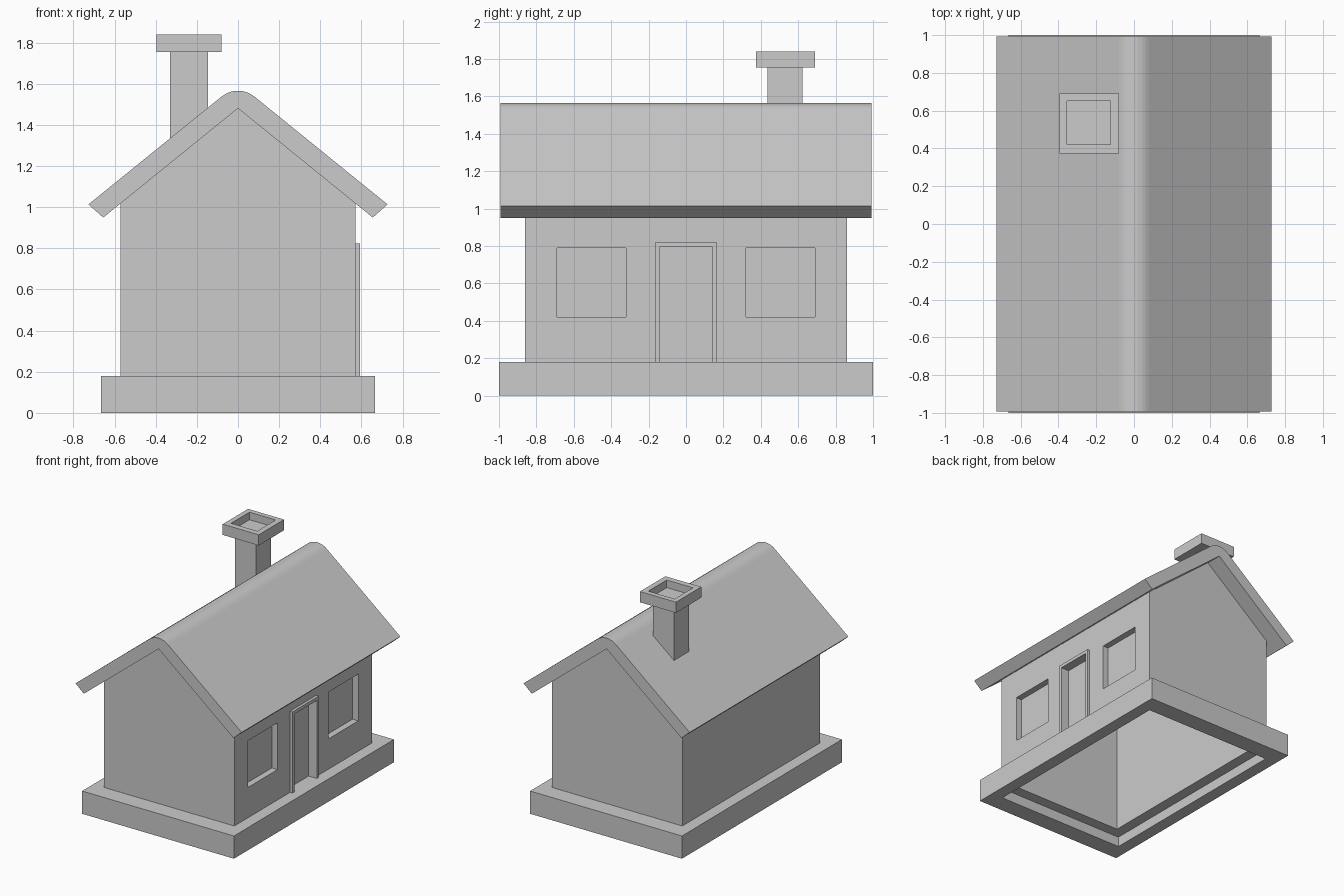
import bpy, bmesh, math

cube = bpy.data.objects.get("Cube")
if cube:
    bpy.data.objects.remove(cube, do_unlink=True)

grey = bpy.data.materials.new("plain grey")
grey.use_nodes = True
colour = (0.6, 0.6, 0.6, 1)
grey.diffuse_color = colour
grey.node_tree.nodes["Principled BSDF"].inputs["Base Color"].default_value = colour


def prism(name, points, lo, hi, axis="y"):
    """Extrude a closed profile, given as (x, z) along y or (y, z) along x."""
    bm = bmesh.new()
    place = (lambda a, b, d: (a, d, b)) if axis == "y" else (lambda a, b, d: (d, a, b))
    face = bm.faces.new([bm.verts.new(place(a, b, lo)) for a, b in points])
    grown = bmesh.ops.extrude_face_region(bm, geom=[face])["geom"]
    verts = [g for g in grown if isinstance(g, bmesh.types.BMVert)]
    bmesh.ops.translate(bm, verts=verts, vec=place(0, 0, hi - lo))
    bmesh.ops.recalc_face_normals(bm, faces=bm.faces)
    mesh = bpy.data.meshes.new(name)
    bm.to_mesh(mesh)
    bm.free()
    mesh.materials.append(grey)
    obj = bpy.data.objects.new(name, mesh)
    bpy.context.collection.objects.link(obj)
    return obj


def box(name, x0, x1, y0, y1, z0, z1):
    return prism(name, [(x0, z0), (x1, z0), (x1, z1), (x0, z1)], y0, y1)


def cut(obj, *cutters):
    for cutter in cutters:
        cutter.hide_render = True
        mod = obj.modifiers.new("cut", "BOOLEAN")
        mod.operation = "DIFFERENCE"
        mod.solver = "EXACT"
        mod.object = cutter
        bpy.context.view_layer.objects.active = obj
        bpy.ops.object.modifier_apply(modifier=mod.name)
        bpy.data.objects.remove(cutter, do_unlink=True)


# Main dimensions
WALL_X, WALL_Y, WALL_T = 0.57, 0.86, 0.09
BASE_TOP, WALL_FOOT = 0.18, 0.08
SLOPE = 0.81
UNDER, OVER = 1.48, 1.602   # heights where the roof planes meet at the ridge

# Base plinth, open underneath
base = box("base", -0.665, 0.665, -1, 1, 0, BASE_TOP)
cut(base, box("base_hole", -WALL_X + 0.004, WALL_X - 0.004,
              -WALL_Y + 0.004, WALL_Y - 0.004, -0.1, 0.3))

# Hollow walls with gable ends
eave = UNDER - SLOPE * WALL_X + 0.01
walls = prism("walls", [(-WALL_X, WALL_FOOT), (WALL_X, WALL_FOOT), (WALL_X, eave),
                        (0, UNDER + 0.01), (-WALL_X, eave)], -WALL_Y, WALL_Y)
inner_x, inner_y = WALL_X - WALL_T, WALL_Y - WALL_T
cutters = [box("room", -inner_x, inner_x, -inner_y, inner_y, -0.1, 2)]

# Window and door recesses in the left wall
PANE_X = WALL_X - 0.05
for y in (-0.505, 0.505):
    cutters.append(box("window_recess", PANE_X, 0.7, y - 0.185, y + 0.185, 0.42, 0.79))
cutters.append(box("door_recess", PANE_X, 0.7, -0.14, 0.14, BASE_TOP, 0.797))
cut(walls, *cutters)

# Door frame standing slightly proud of the wall
half = [(0.163, BASE_TOP), (0.163, 0.823)]
inside = [(0.14, 0.797), (0.14, BASE_TOP)]
outline = half + [(-y, z) for y, z in reversed(half)]
outline += [(-y, z) for y, z in reversed(inside)] + inside
prism("door_frame", outline, WALL_X - 0.02, 0.592, axis="x")

# Roof with a rounded ridge
pitch = math.atan(SLOPE)
radius = 0.08 / math.sin(pitch)
centre = OVER - radius / math.cos(pitch)
ridge = []
for i in range(9):
    a = pitch * (1 - i / 4)
    ridge.append((radius * math.sin(a), centre + radius * math.cos(a)))
eaves = [(0.655, UNDER - SLOPE * 0.655), (0.727, OVER - SLOPE * 0.727)]
profile = [(0, UNDER)] + eaves + ridge + [(-x, z) for x, z in reversed(eaves)]
prism("roof", profile, -0.993, 0.993)

# Chimney stack, with its foot following the roof slope
prism("chimney_stack", [(-0.33, 1.28), (-0.147, 1.43), (-0.147, 1.76), (-0.33, 1.76)],
      0.435, 0.622)

# Chimney cap with a shallow square recess
cap = box("chimney_cap", -0.395, -0.08, 0.373, 0.69, 1.755, 1.84)
cut(cap, box("cap_recess", -0.355, -0.125, 0.42, 0.65, 1.78, 2))
